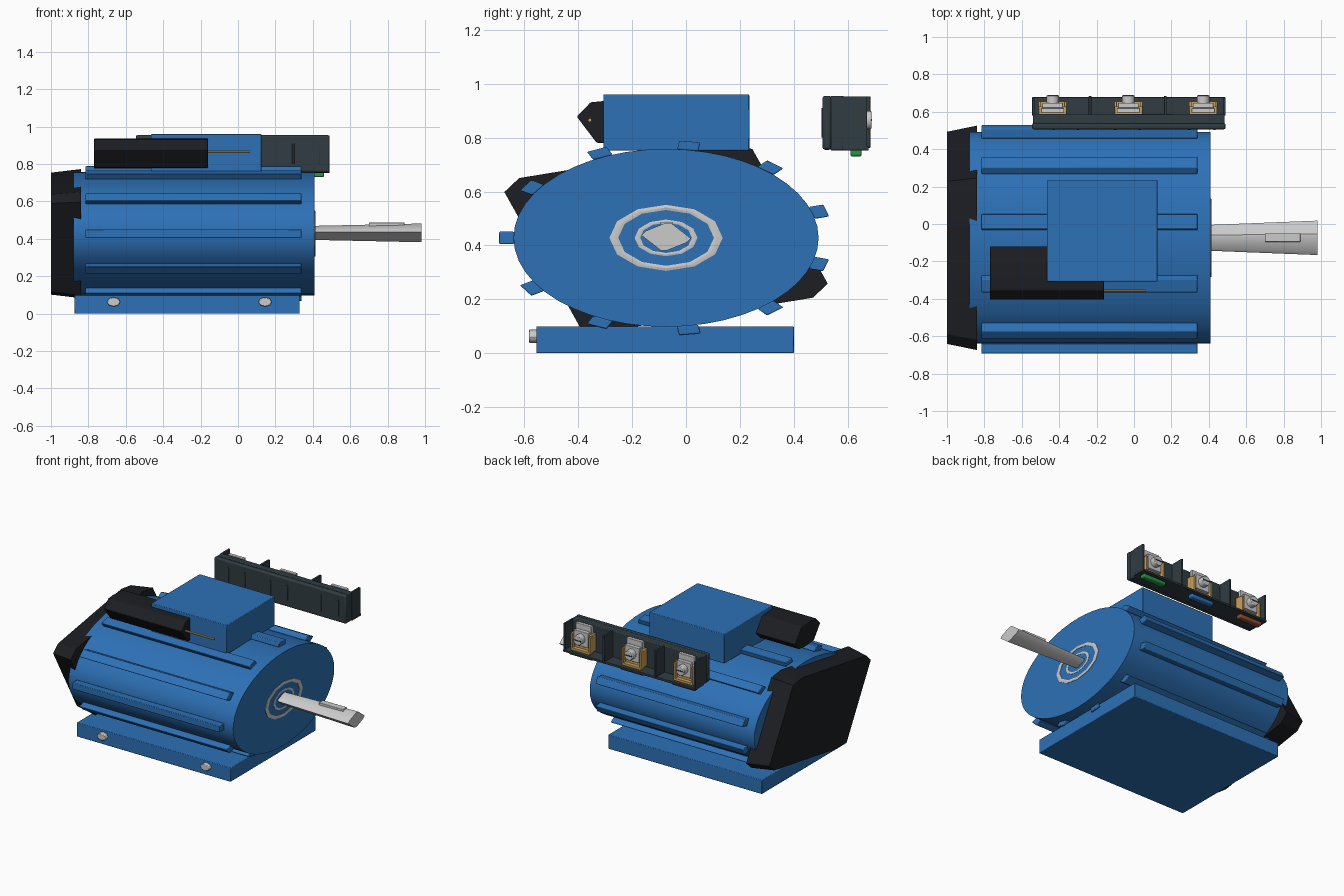
import bpy, bmesh
from math import sin, cos, pi

if "Cube" in bpy.data.objects:
    bpy.data.objects.remove(bpy.data.objects["Cube"])

CY, CZ = -0.074, 0.428        # motor axis
STRETCH = 1.715               # housing is wider than tall


def mat(name, rgb):
    m = bpy.data.materials.new(name)
    m.diffuse_color = (*rgb, 1)
    m.use_nodes = True
    m.node_tree.nodes["Principled BSDF"].inputs["Base Color"].default_value = m.diffuse_color
    return m


BLUE = mat("blue_paint", (0.026, 0.165, 0.47))
BLACK = mat("black_plastic", (0.012, 0.013, 0.017))
SLATE = mat("slate_plastic", (0.03, 0.045, 0.055))
GOLD = mat("brass", (0.6, 0.36, 0.1))
GREEN = mat("green_tag", (0.02, 0.3, 0.06))
BROWN = mat("brown_tag", (0.3, 0.08, 0.03))


def finish(name, bm, material=None, bevel=0, segments=2):
    bmesh.ops.recalc_face_normals(bm, faces=bm.faces)
    me = bpy.data.meshes.new(name)
    bm.to_mesh(me)
    bm.free()
    ob = bpy.data.objects.new(name, me)
    bpy.context.collection.objects.link(ob)
    if material:
        me.materials.append(material)
    if bevel:
        b = ob.modifiers.new("bevel", 'BEVEL')
        b.width, b.segments = bevel, segments
    return ob


def box(name, x, y, z, material=None, bevel=0):
    """Box from (min, max) pairs."""
    bm = bmesh.new()
    bmesh.ops.create_cube(bm, size=1)
    for v in bm.verts:
        v.co = [(r[0] + r[1]) / 2 + c * (r[1] - r[0]) for r, c in zip((x, y, z), v.co)]
    return finish(name, bm, material, bevel)


def loft(name, sections, material=None, bevel=0):
    """Skin between (x, [(y, z), ...]) sections and cap both ends."""
    bm = bmesh.new()
    rings = [[bm.verts.new((x, y, z)) for y, z in pts] for x, pts in sections]
    n = len(rings[0])
    for a, b in zip(rings, rings[1:]):
        for i in range(n):
            bm.faces.new((a[i], a[(i + 1) % n], b[(i + 1) % n], b[i]))
    bm.faces.new(rings[0])
    bm.faces.new(rings[-1])
    return finish(name, bm, material, bevel)


def ellipse(r, n, ratio=STRETCH):
    return [(CY + r * ratio * cos(2 * pi * i / n), CZ + r * sin(2 * pi * i / n)) for i in range(n)]


def sym(half, cy, cz, s=1.0):
    """Point-symmetric profile from half of its corners (offsets from the centre)."""
    full = half + [(-y, -z) for y, z in half]
    return [(cy + y * s, cz + z * s) for y, z in full]


def ring(name, r, thick, x, n=12):
    """Faceted ring lying on the front face."""
    bm = bmesh.new()
    loops = []
    for i in range(n):
        a = 2 * pi * i / n
        loops.append([bm.verts.new((x + thick * 0.5 * cos(b),
                                    CY + STRETCH * (r + thick * sin(b)) * cos(a),
                                    CZ + (r + thick * sin(b)) * sin(a)))
                      for b in [2 * pi * k / 6 for k in range(6)]])
    for i in range(n):
        p, q = loops[i], loops[(i + 1) % n]
        for k in range(6):
            bm.faces.new((p[k], p[(k + 1) % 6], q[(k + 1) % 6], q[k]))
    return finish(name, bm)


def rod_y(name, x, z, r, y0, y1, n, material=None, zscale=1.0):
    """Short cylinder along y."""
    bm = bmesh.new()
    rings = [[bm.verts.new((x + r * cos(2 * pi * i / n), y, z + zscale * r * sin(2 * pi * i / n)))
              for i in range(n)] for y in (y0, y1)]
    for i in range(n):
        j = (i + 1) % n
        bm.faces.new((rings[0][i], rings[0][j], rings[1][j], rings[1][i]))
    for rg in rings:
        bm.faces.new(rg)
    return finish(name, bm, material, 0.004)


# Housing
loft("motor_body", [(-0.88, ellipse(0.33, 48)), (0.41, ellipse(0.33, 48))], BLUE)

# Faceted rear cover
cover = [(-0.60, 0.17), (-0.545, 0.222), (0.21, 0.345), (0.32, 0.33)]
loft("rear_cover", [(-1.0, sym(cover, CY, CZ, 0.945)), (-0.84, sym(cover, CY, CZ))], BLACK)

# Cooling ribs around the stretched housing
for i in range(11):
    a = pi + 2 * pi * i / 11
    pts = []
    for dr, dt in ((-0.016, -0.023), (0.016, -0.023), (0.016, 0.023), (-0.016, 0.023)):
        r = 0.345 + dr
        pts.append((CY + STRETCH * (r * cos(a) - dt * sin(a)), CZ + r * sin(a) + dt * cos(a)))
    loft(f"cooling_rib_{i}", [(-0.815, pts), (0.34, pts)], BLUE, 0.004)

# Front bearing rings, shaft and key
ring("bearing_ring_outer", 0.113, 0.011, 0.41)
ring("bearing_ring_inner", 0.062, 0.007, 0.41)
tip = [(-0.092, 0.006), (-0.075, 0.022), (-0.005, 0.05), (0.02, 0.05)]
loft("shaft", [(0.38, sym(tip, CY, CZ + 0.004, 0.74)), (0.98, sym(tip, CY, CZ + 0.004))])
box("shaft_key", (0.70, 0.89), (-0.095, -0.05), (0.455, 0.487), None, 0.003)

# Mounting base and bolts
box("mounting_base", (-0.875, 0.33), (-0.555, 0.40), (0, 0.10), BLUE, 0.004)
for i, x in enumerate((-0.665, 0.145)):
    rod_y(f"base_bolt_{i}", x, 0.063, 0.036, -0.582, -0.54, 8, None, 0.7)

# Junction box, capacitor housing and lead
box("junction_box", (-0.465, 0.125), (-0.307, 0.235), (0.752, 0.96), BLUE, 0.004)
prof = [(-0.143, 0.022), (-0.092, 0.075), (-0.04, 0.08), (0.07, 0.075), (0.143, 0.02)]
side = sym(prof[:4], -0.262, 0.856)
loft("capacitor_housing", [(-0.77, side), (-0.16, side)], BLACK, 0.004)
wire = [(-0.357 + 0.007 * cos(k * pi / 4), 0.865 + 0.007 * sin(k * pi / 4)) for k in range(8)]
loft("lead_wire", [(-0.17, wire), (0.065, wire)], GOLD)

# Terminal strip: two back plates, floor, end walls and dividers
box("strip_back_rib", (-0.545, 0.49), (0.506, 0.54), (0.755, 0.955), SLATE, 0.01)
box("strip_back_plate", (-0.54, 0.485), (0.535, 0.587), (0.752, 0.955), SLATE, 0.006)
box("strip_floor", (-0.545, 0.49), (0.58, 0.678), (0.752, 0.768), SLATE, 0.003)
for name, x, y in (("strip_end_left", -0.538, 0.672), ("strip_divider_left", -0.235, 0.684),
                   ("strip_divider_right", 0.168, 0.684), ("strip_end_right", 0.482, 0.672)):
    box(name, (x - 0.007, x + 0.007), (0.58, y), (0.762, 0.953), SLATE, 0.002)
for i, x in enumerate((-0.43, -0.3, -0.1, 0.03, 0.295, 0.43)):
    box(f"strip_front_rib_{i}", (x - 0.006, x + 0.006), (0.502, 0.51), (0.80, 0.91), SLATE, 0.002)

# Three screw terminals with marker tags underneath
for n, (x, tag) in enumerate(((-0.435, BROWN), (-0.03, BLUE), (0.37, GREEN))):
    box(f"terminal_seat_{n}", (x - 0.075, x + 0.075), (0.585, 0.628), (0.775, 0.90), GOLD, 0.004)
    for s in (-1, 1):
        box(f"terminal_cheek_{n}_{s}", sorted((x + s * 0.062, x + s * 0.076)), (0.62, 0.655),
            (0.775, 0.89), GOLD, 0.002)
    box(f"terminal_foot_{n}", (x - 0.075, x + 0.075), (0.62, 0.655), (0.768, 0.785), GOLD, 0.002)
    box(f"clamp_plate_{n}", (x - 0.055, x + 0.055), (0.62, 0.648), (0.81, 0.915), None, 0.003)
    box(f"clamp_tab_{n}", (x - 0.062, x + 0.062), (0.595, 0.62), (0.89, 0.953), None, 0.003)
    rod_y(f"terminal_screw_{n}", x, 0.865, 0.034, 0.64, 0.688, 20)
    box(f"screw_slot_{n}", (x - 0.028, x + 0.028), (0.68, 0.69), (0.861, 0.869), SLATE)
    box(f"marker_tag_{n}", (x - 0.09, x + 0.09), (0.61, 0.652), (0.73, 0.758), tag, 0.007)

# Smooth curved surfaces, keep hard edges crisp
bpy.ops.object.select_all(action='SELECT')
bpy.context.view_layer.objects.active = bpy.data.objects["motor_body"]
bpy.ops.object.shade_smooth_by_angle(angle=0.52)
